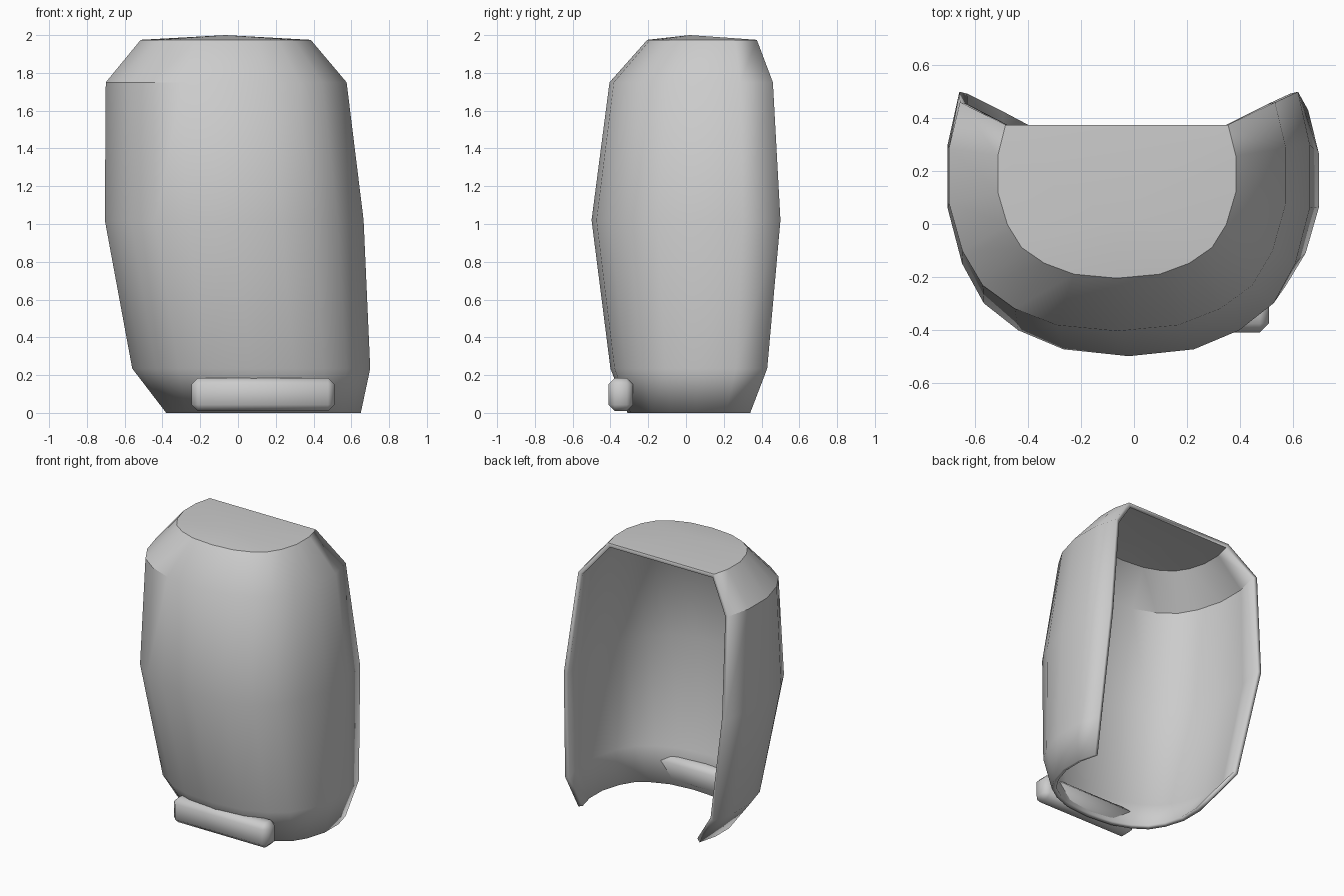
import bpy, bmesh, math

cube = bpy.data.objects.get("Cube")
if cube:
    bpy.data.objects.remove(cube, do_unlink=True)

grey = bpy.data.materials.new("light grey")
grey.use_nodes = True
colour = (0.6, 0.6, 0.6, 1)
grey.diffuse_color = colour
grey.node_tree.nodes["Principled BSDF"].inputs["Base Color"].default_value = colour


def finish(bm, name, angle):
    bmesh.ops.recalc_face_normals(bm, faces=bm.faces)
    mesh = bpy.data.meshes.new(name)
    bm.to_mesh(mesh)
    bm.free()
    mesh.materials.append(grey)
    obj = bpy.data.objects.new(name, mesh)
    bpy.context.collection.objects.link(obj)
    bpy.ops.object.select_all(action="DESELECT")
    obj.select_set(True)
    bpy.context.view_layer.objects.active = obj
    bpy.ops.object.shade_smooth_by_angle(angle=math.radians(angle))
    return obj


# Horizontal cross-section: half width and depth fractions, front to back
half = [(0, 0), (0.36, 0.026), (0.61, 0.098), (0.80, 0.20), (0.92, 0.35),
        (1, 0.56), (1, 0.80), (0.935, 1)]
section = [(-u, v) for u, v in reversed(half[1:])] + half

# Levels: height, x min, x max, y front, y back
levels = [(0, -0.38, 0.65, -0.31, 0.34), (0.235, -0.56, 0.70, -0.40, 0.43),
          (1.02, -0.705, 0.70, -0.50, 0.50), (1.75, -0.70, 0.575, -0.405, 0.46),
          (1.975, -0.515, 0.385, -0.205, 0.375)]
levels[2] = (1.02, -0.705, 0.665, -0.50, 0.50)

# Curved shell, open at the back and below
bm = bmesh.new()
rings = []
for z, x0, x1, y0, y1 in levels:
    rings.append([bm.verts.new(((x0 + x1) / 2 + u * (x1 - x0) / 2,
                                y0 + v * (y1 - y0), z)) for u, v in section])
for low, high in zip(rings, rings[1:]):
    for i in range(len(section) - 1):
        bm.faces.new((low[i], low[i + 1], high[i + 1], high[i]))

# Shallow domed cap
peak = bm.verts.new((-0.065, 0.02, 2.0))
top = rings[-1]
for a, b in zip(top, top[1:] + top[:1]):
    bm.faces.new((a, b, peak))
shell = finish(bm, "shell", 35)
# Keep the cap outline crisp
for edge in shell.data.edges:
    if all(abs(shell.data.vertices[i].co.z - 1.975) < 0.001 for i in edge.vertices):
        edge.use_edge_sharp = True
wall = shell.modifiers.new("wall", "SOLIDIFY")
wall.thickness = 0.03
wall.offset = -1
wall.use_even_offset = True

# Rounded bar low on the front
bm = bmesh.new()
bmesh.ops.create_cube(bm, size=1)
for v in bm.verts:
    v.co = (0.1325 + v.co.x * 0.755, -0.345 + v.co.y * 0.13, 0.0975 + v.co.z * 0.175)
bmesh.ops.bevel(bm, geom=bm.edges[:], offset=0.033, segments=1, affect="EDGES")
finish(bm, "front_bar", 60)
